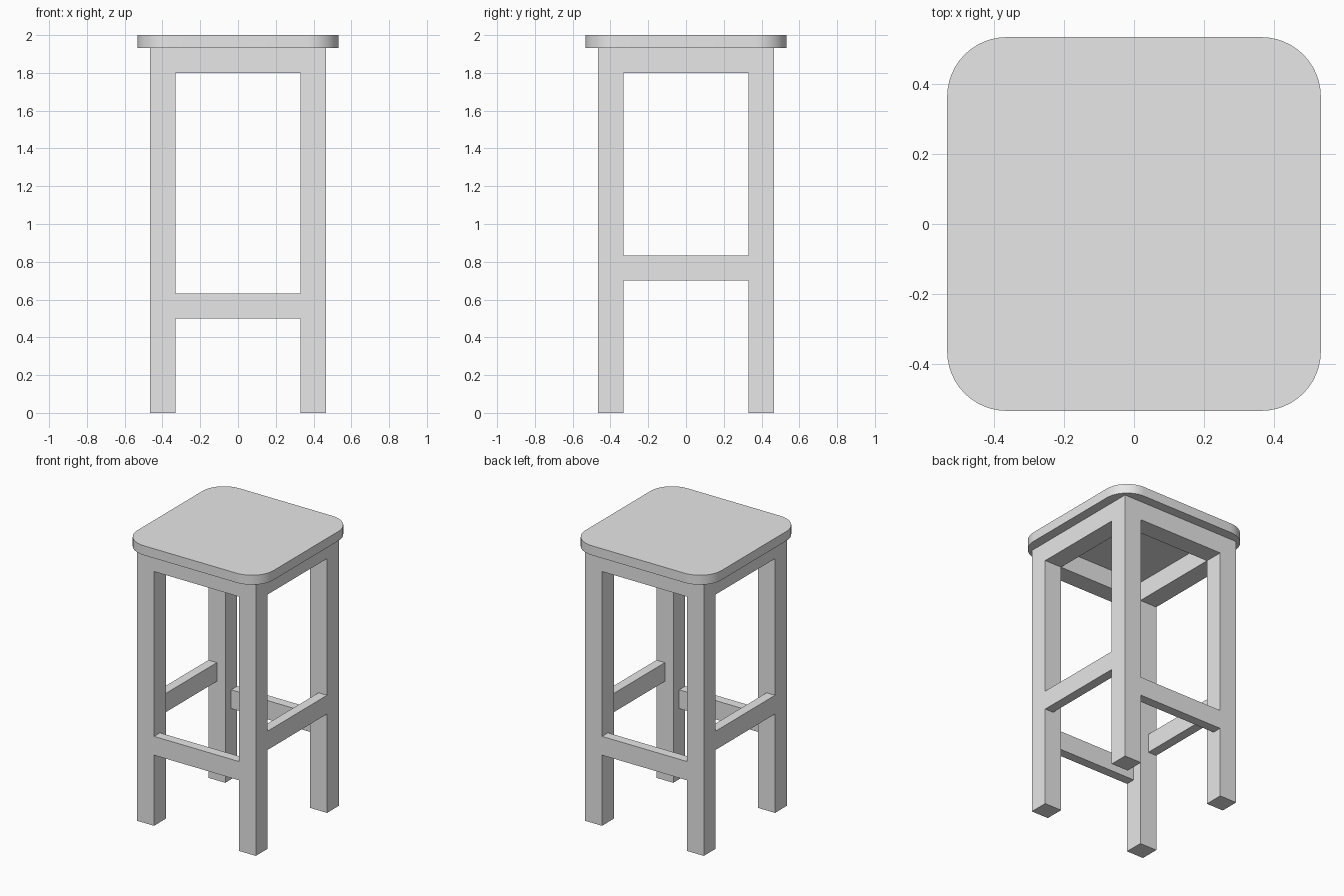
import bpy
import bmesh
from math import radians

cube = bpy.data.objects.get("Cube")
if cube:
    bpy.data.objects.remove(cube, do_unlink=True)

# Overall sizes
HEIGHT = 2.0
SEAT_HALF, SEAT_THICK, SEAT_RADIUS = 0.533, 0.067, 0.17
OUTER, LEG = 0.465, 0.133
INNER = OUTER - LEG
UNDER_SEAT = HEIGHT - SEAT_THICK
RAIL_HEIGHT = 0.133
STRETCHER_THICK = LEG / 2

grey = bpy.data.materials.new("light_grey")
grey.use_nodes = True
grey.diffuse_color = (0.8, 0.8, 0.8, 1)
grey.node_tree.nodes["Principled BSDF"].inputs["Base Color"].default_value = (0.8, 0.8, 0.8, 1)


def box(name, low, high, radius=0):
    """Box between two corners, with optional rounded vertical edges."""
    bm = bmesh.new()
    bmesh.ops.create_cube(bm, size=1)
    for v in bm.verts:
        v.co = [h if c > 0 else l for c, l, h in zip(v.co, low, high)]
    if radius:
        upright = [e for e in bm.edges if abs(e.verts[0].co.z - e.verts[1].co.z) > 0.01]
        bmesh.ops.bevel(bm, geom=upright, offset=radius, segments=12,
                        profile=0.5, affect='EDGES')
    mesh = bpy.data.meshes.new(name)
    bm.to_mesh(mesh)
    bm.free()
    mesh.materials.append(grey)
    obj = bpy.data.objects.new(name, mesh)
    bpy.context.collection.objects.link(obj)
    return obj


def rail(name, axis, sign, thick, bottom):
    """Rail between two legs, flush with their outer faces."""
    across = sorted((sign * OUTER, sign * (OUTER - thick)))
    low, high = [-INNER, -INNER, bottom], [INNER, INNER, bottom + RAIL_HEIGHT]
    low[axis], high[axis] = across
    box(name, low, high)


# Seat with rounded corners
seat = box("seat", (-SEAT_HALF, -SEAT_HALF, UNDER_SEAT),
           (SEAT_HALF, SEAT_HALF, HEIGHT), SEAT_RADIUS)
bpy.ops.object.select_all(action='DESELECT')
seat.select_set(True)
bpy.context.view_layer.objects.active = seat
bpy.ops.object.shade_smooth_by_angle(angle=radians(30))

# Legs
for x_name, sx in (("left", 1), ("right", -1)):
    for y_name, sy in (("front", -1), ("back", 1)):
        xs = sorted((sx * INNER, sx * OUTER))
        ys = sorted((sy * INNER, sy * OUTER))
        box(f"{y_name}_{x_name}_leg", (xs[0], ys[0], 0), (xs[1], ys[1], UNDER_SEAT))

# Aprons under the seat and stretchers, the side stretchers set higher
for name, axis, sign, level in (("front", 1, -1, 0.5), ("back", 1, 1, 0.5),
                                ("left", 0, 1, 0.7), ("right", 0, -1, 0.7)):
    rail(f"{name}_apron", axis, sign, LEG, UNDER_SEAT - RAIL_HEIGHT)
    rail(f"{name}_stretcher", axis, sign, STRETCHER_THICK, level)
